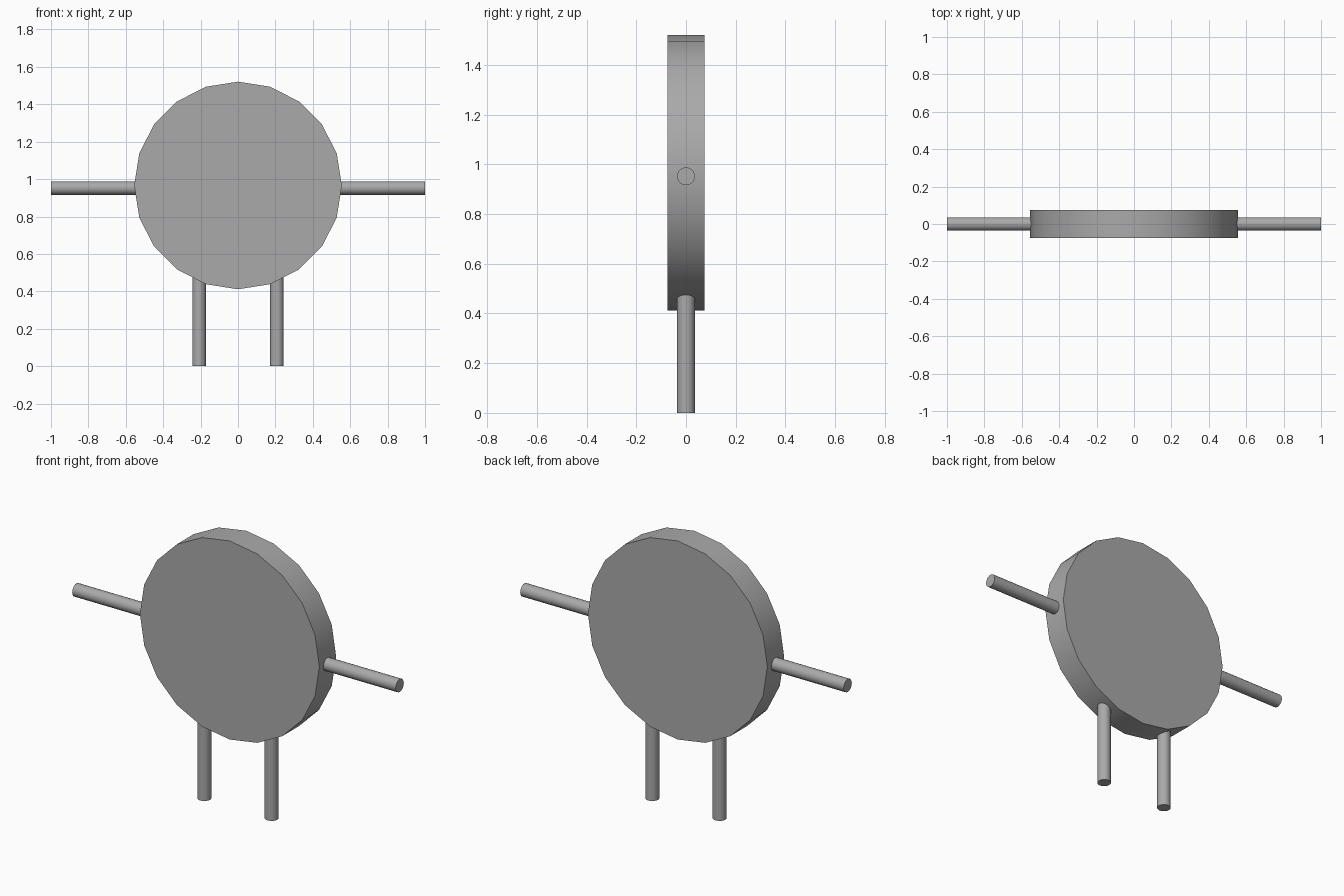
import bpy
import math

if "Cube" in bpy.data.objects:
    bpy.data.objects.remove(bpy.data.objects["Cube"])

grey = bpy.data.materials.new("plain grey")
grey.diffuse_color = (0.4, 0.4, 0.4, 1)
grey.use_nodes = True
grey.node_tree.nodes["Principled BSDF"].inputs["Base Color"].default_value = grey.diffuse_color


def rod(name, sides, radius, length, centre, rotation=(0, 0, 0)):
    """Smooth-sided cylinder with flat caps."""
    bpy.ops.mesh.primitive_cylinder_add(
        vertices=sides, radius=radius, depth=length,
        location=centre, rotation=rotation)
    obj = bpy.context.object
    obj.name = name
    obj.data.materials.append(grey)
    bpy.ops.object.shade_smooth_by_angle(angle=math.radians(30))
    return obj


# Round body, facing front
rod("body_disc", 20, 0.555, 0.148, (0, 0, 0.966), (math.pi / 2, 0, 0))

# Arms and legs, slightly sunk into the body
for side, label in ((-1, "left"), (1, "right")):
    rod(label + "_arm", 20, 0.036, 0.48, (side * 0.76, 0, 0.952),
        (0, math.pi / 2, 0))
    rod(label + "_leg", 20, 0.036, 0.50, (side * 0.208, 0, 0.25))
